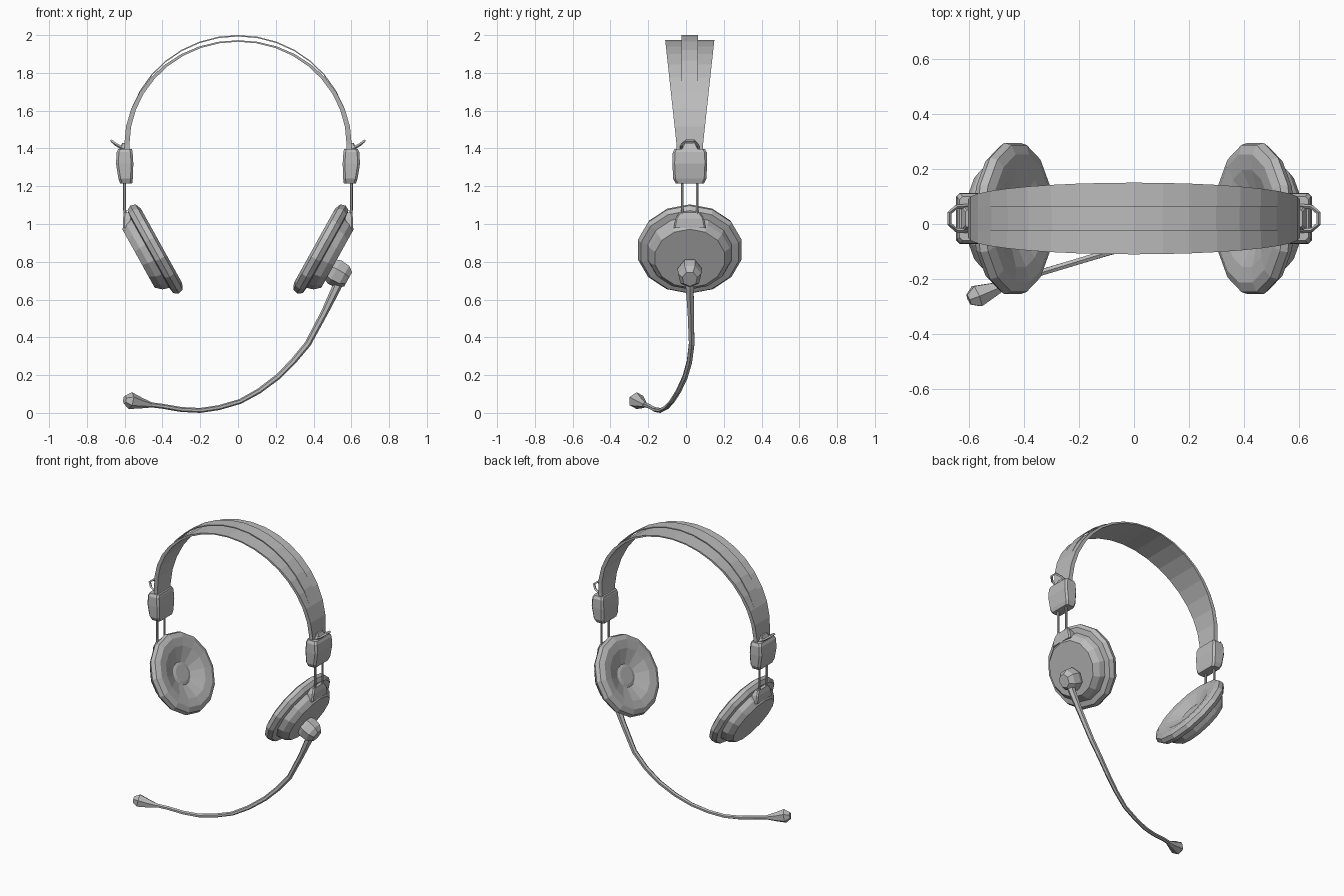
import bpy, bmesh
from math import sin, cos, pi, radians
from mathutils import Vector

if "Cube" in bpy.data.objects:
    bpy.data.objects.remove(bpy.data.objects["Cube"], do_unlink=True)

grey = bpy.data.materials.new("plain grey")
grey.use_nodes = True
grey.diffuse_color = (0.5, 0.5, 0.5, 1)
grey.node_tree.nodes["Principled BSDF"].inputs["Base Color"].default_value = (0.5, 0.5, 0.5, 1)

MID = 0.02                      # depth of the headset's centre plane
TILT = radians(29)              # lean of the ear cups


def loft(name, rings, place=lambda p: p):
    """Skin a row of equal rings, cap both ends and make a flat-shaded object."""
    bm = bmesh.new()
    rows = [[bm.verts.new(place(Vector(p))) for p in ring] for ring in rings]
    n = len(rows[0])
    for a, b in zip(rows, rows[1:]):
        for i in range(n):
            j = (i + 1) % n
            bm.faces.new((a[i], a[j], b[j], b[i]))
    bm.faces.new(rows[0])
    bm.faces.new(rows[-1])
    bmesh.ops.recalc_face_normals(bm, faces=bm.faces)
    mesh = bpy.data.meshes.new(name)
    bm.to_mesh(mesh)
    bm.free()
    mesh.materials.append(grey)
    obj = bpy.data.objects.new(name, mesh)
    bpy.context.scene.collection.objects.link(obj)
    return obj


def lathe(profile, sides, stretch=1.0, shift=0.0):
    """Rings around local z from (radius, height) pairs."""
    return [[(shift + r * cos(2 * pi * i / sides), stretch * r * sin(2 * pi * i / sides), h)
             for i in range(sides)] for r, h in profile]


def tube(points, radii, sides, ref):
    """Rings along a path, with a radius at each point."""
    pts = [Vector(p) for p in points]
    rings = []
    for k, p in enumerate(pts):
        t = (pts[min(k + 1, len(pts) - 1)] - pts[max(k - 1, 0)]).normalized()
        u = t.cross(Vector(ref)).normalized()
        v = t.cross(u)
        rings.append([p + radii[k] * (u * cos(2 * pi * i / sides) + v * sin(2 * pi * i / sides))
                      for i in range(sides)])
    return rings


def block(levels, corner=0.0):
    """Stacked chamfered rectangles from (z, x centre, x half, y half)."""
    rings = []
    for z, x, hx, hy in levels:
        c = corner
        outline = [(hx, hy - c), (hx - c, hy), (c - hx, hy), (-hx, hy - c),
                   (-hx, c - hy), (c - hx, -hy), (hx - c, -hy), (hx, c - hy)]
        rings.append([(x + px, MID + py, z) for px, py in outline])
    return rings


def arch(name, outer, inner, width, steps=18):
    """Half-elliptical strap; width depends on height."""
    rings = []
    for k in range(steps + 1):
        a = pi * k / steps
        ring = []
        for (rx, rz), sign in ((outer, 1), (outer, -1), (inner, -1), (inner, 1)):
            z = 1.42 + rz * sin(a)
            ring.append((rx * cos(a), MID + sign * width(z), z))
        rings.append(ring)
    # run the strap ends down into the slider blocks
    foot = lambda ring: [(x, y, 1.37) for x, y, z in ring]
    return loft(name, [foot(rings[0])] + rings + [foot(rings[-1])])


# Headband and the raised strip along its crown
arch("headband", (0.602, 0.553), (0.575, 0.545), lambda z: 0.07 + 0.06 * (z - 1.42) / 0.553)
arch("headband_strip", (0.597, 0.58), (0.592, 0.573), lambda z: 0.044)

# Ear cup shells and cushions, from the hub outwards to the dished ear side
cup_profile = [(0.177, 0.137), (0.205, 0.105), (0.215, 0.07), (0.25, 0.065),
               (0.266, 0.04), (0.258, 0.012), (0.225, -0.002), (0.17, 0.004),
               (0.075, 0.04), (0.055, 0.035)]

for side, label in ((1, "left"), (-1, "right")):
    def flip(p, s=side):
        return Vector((s * p.x, p.y, p.z))

    def cup_space(p, s=side):
        # local z points out of the ear cup, local x runs down its face
        x = 0.407 - p.x * sin(TILT) + p.z * cos(TILT)
        z = 0.884 - p.x * cos(TILT) - p.z * sin(TILT)
        return Vector((s * x, MID + p.y, z))

    loft(label + "_ear_cup", lathe(cup_profile, 14, 1.06), cup_space)

    # Slider block with a bulging middle
    loft(label + "_slider_block",
         block([(1.215, 0.592, 0.032, 0.075), (1.24, 0.595, 0.038, 0.088),
                (1.32, 0.6, 0.046, 0.092), (1.38, 0.6, 0.042, 0.09),
                (1.398, 0.598, 0.036, 0.08)], 0.012), flip)

    # Twin rods and the yoke that grips the cup
    for y, end in ((MID - 0.04, "front"), (MID + 0.04, "back")):
        loft(f"{label}_{end}_rod",
             tube([(0.6, y, 1.23), (0.6, y, 1.08), (0.592, y, 0.96)], [0.008] * 3, 6, (0, 1, 0)), flip)
    loft(label + "_yoke",
         block([(0.98, 0.585, 0.025, 0.085), (1.03, 0.585, 0.025, 0.075),
                (1.06, 0.585, 0.018, 0.055)], 0.008), flip)

    # Loop-shaped clip above the block
    loop = [(0.6, 0.045, 1.395), (0.645, 0.042, 1.42), (0.67, 0.02, 1.44),
            (0.67, -0.02, 1.44), (0.645, -0.042, 1.42), (0.6, -0.045, 1.395)]
    loft(label + "_clip", tube([(x, MID + y, z) for x, y, z in loop], [0.008] * 6, 4, (0, 0, 1)), flip)
    loft(label + "_clip_base",
         block([(1.39, 0.6, 0.03, 0.05), (1.43, 0.6, 0.012, 0.03)], 0.006), flip)

    # Microphone pivot on the left cup's hub
    if side == 1:
        loft("microphone_pivot",
             lathe([(0.06, 0.12), (0.075, 0.16), (0.07, 0.21), (0.045, 0.24)], 7, 0.9, 0.067), cup_space)

# Microphone boom and head
boom = [(0.545, 0.02, 0.73), (0.52, 0.02, 0.66), (0.46, 0.025, 0.535), (0.37, 0.03, 0.366),
        (0.29, 0.018, 0.27), (0.21, -0.005, 0.19), (0.11, -0.04, 0.115), (0.01, -0.075, 0.06),
        (-0.1, -0.105, 0.028), (-0.2, -0.135, 0.013), (-0.3, -0.165, 0.018),
        (-0.4, -0.195, 0.035), (-0.5, -0.23, 0.048)]
boom_radii = [0.03, 0.024, 0.019, 0.017, 0.016, 0.015, 0.014] + [0.013] * 6
loft("microphone_boom", tube(boom, boom_radii, 6, (0, 1, 0)))
loft("microphone_head",
     tube([(-0.46, -0.218, 0.042), (-0.52, -0.242, 0.053), (-0.57, -0.262, 0.065), (-0.6, -0.275, 0.07)],
          [0.014, 0.031, 0.045, 0.022], 6, (0, 1, 0)))
